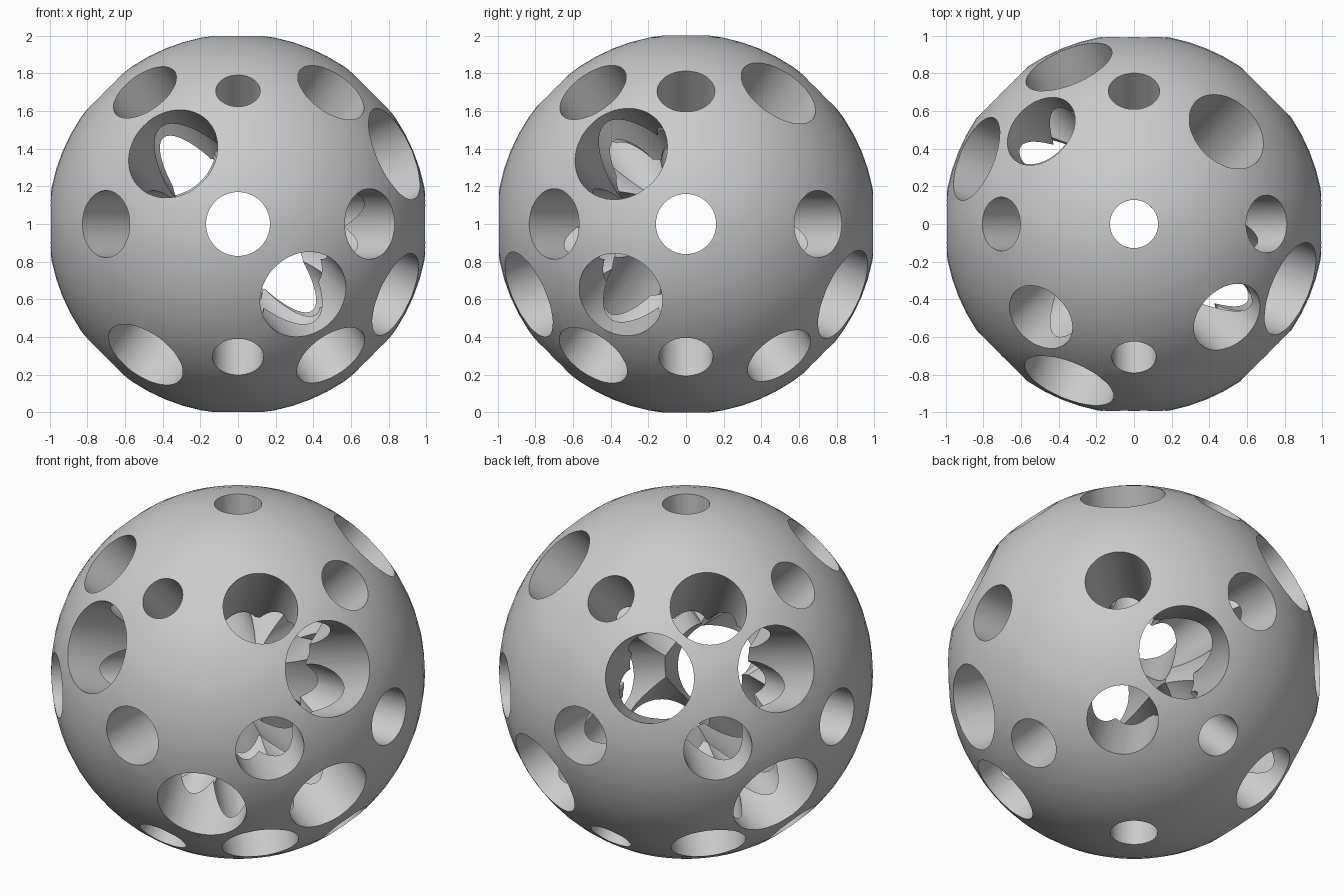
import bpy
from math import radians
from mathutils import Matrix, Vector

old = bpy.data.objects.get("Cube")
if old:
    bpy.data.objects.remove(old, do_unlink=True)

# Material
grey = bpy.data.materials.new("light_grey")
grey.use_nodes = True
grey.diffuse_color = (0.6, 0.6, 0.6, 1)
grey.node_tree.nodes["Principled BSDF"].inputs["Base Color"].default_value = grey.diffuse_color

# Solid ball
CENTRE = Vector((0, 0, 1))
bpy.ops.mesh.primitive_uv_sphere_add(segments=64, ring_count=32, radius=1.009, location=CENTRE)
ball = bpy.context.object
ball.name = "perforated_ball"
ball.data.materials.append(grey)


def add_bore(azimuth, elevation, radius):
    """Cut a round hole right through the centre of the ball."""
    turn = Matrix.Rotation(radians(azimuth), 3, "Z") @ Matrix.Rotation(radians(-elevation), 3, "Y")
    axis = turn @ Vector((1, 0, 0))
    bpy.ops.mesh.primitive_cylinder_add(vertices=64, radius=radius, depth=3, location=CENTRE,
                                        rotation=axis.to_track_quat("Z", "Y").to_euler())
    cutter = bpy.context.object
    cutter.name = "hole_cutter"
    cutter.hide_render = True
    cutter.data.materials.append(grey)
    cut = ball.modifiers.new("hole", "BOOLEAN")
    cut.operation = "DIFFERENCE"
    cut.solver = "MANIFOLD"
    cut.object = cutter
    return cutter


# Bores as azimuth, elevation, radius
main_bores = [(0, 0, .16), (90, 0, .17), (0, 90, .128)]
edge_bores = [(45, 0, .178), (-45, 0, .187), (0, 45, .153), (0, -45, .143),
              (-90, 45, .118), (-90, -45, .136)]
corner_bores = [(45, 45, .228), (-45, 45, .203), (-135, 45, .193), (135, 45, .208)]
wide_bores = [(-22.5, 22.5, .262), (-22.5, -22.5, .236),
              (-67.5, -22.5, .244), (-112.5, 22.5, .253)]
cutters = [add_bore(*bore) for bore in main_bores + edge_bores + corner_bores + wide_bores]

# Bake all the cuts into the ball and discard the cutters
bpy.context.view_layer.update()
evaluated = ball.evaluated_get(bpy.context.evaluated_depsgraph_get())
drilled = bpy.data.meshes.new_from_object(evaluated)
ball.modifiers.clear()
ball.data = drilled
for cutter in cutters:
    bpy.data.objects.remove(cutter, do_unlink=True)

# Smooth walls and shell with sharp hole rims
bpy.ops.object.select_all(action="DESELECT")
ball.select_set(True)
bpy.context.view_layer.objects.active = ball
bpy.ops.object.shade_smooth_by_angle(angle=radians(30))
